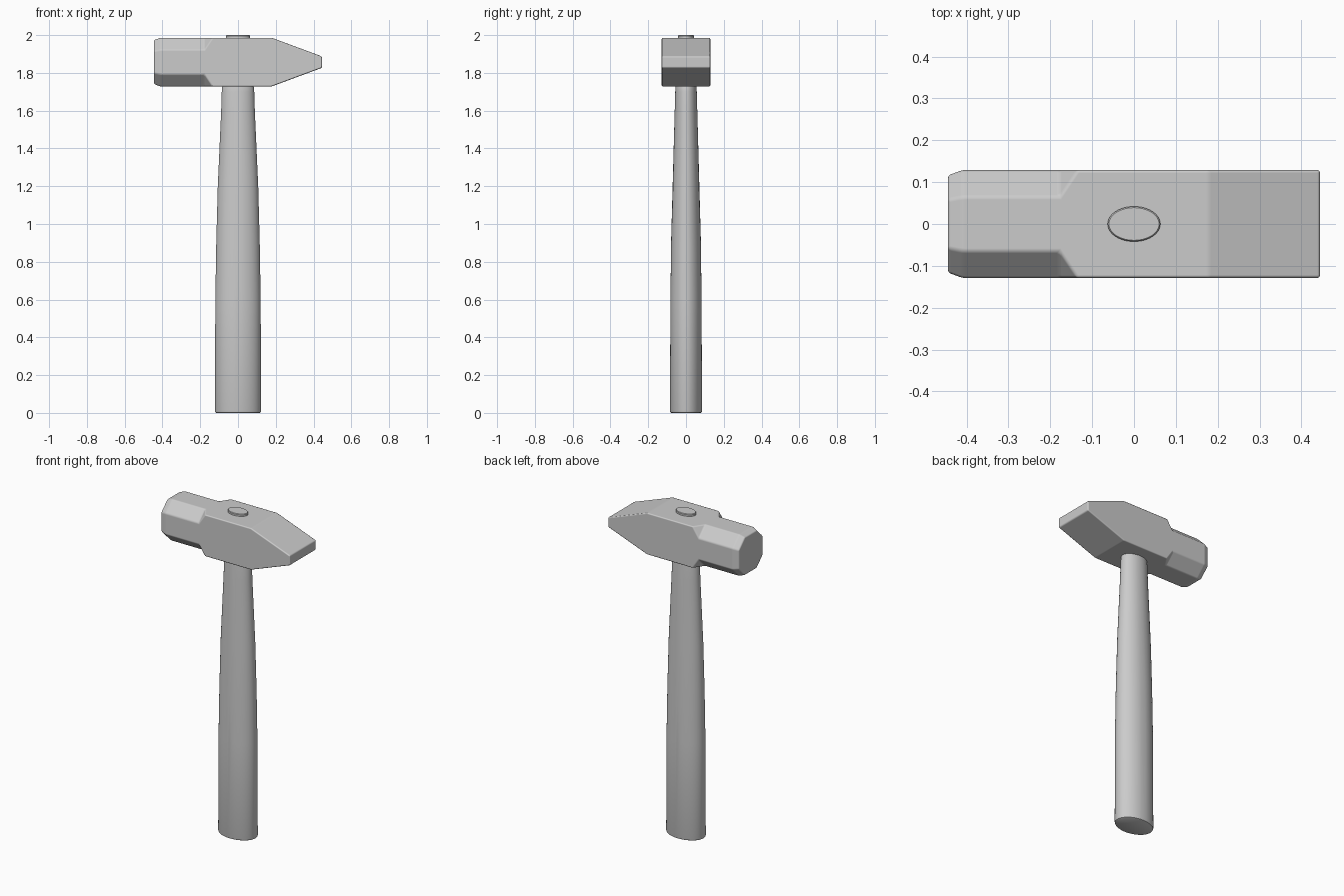
import bpy, bmesh, math

if "Cube" in bpy.data.objects:
    bpy.data.objects.remove(bpy.data.objects["Cube"])


def loft(name, rings):
    """Skin a list of equal-length point rings and cap both ends."""
    bm = bmesh.new()
    loops = [[bm.verts.new(p) for p in ring] for ring in rings]
    n = len(loops[0])
    for a, b in zip(loops, loops[1:]):
        for i in range(n):
            j = (i + 1) % n
            bm.faces.new((a[i], a[j], b[j], b[i]))
    bm.faces.new(loops[0][::-1])
    bm.faces.new(loops[-1])
    # Merge doubled corners and flat neighbours into clean faces
    bmesh.ops.remove_doubles(bm, verts=bm.verts, dist=1e-4)
    bmesh.ops.dissolve_limit(bm, angle_limit=0.01, verts=bm.verts, edges=bm.edges)
    bmesh.ops.recalc_face_normals(bm, faces=bm.faces)
    mesh = bpy.data.meshes.new(name)
    bm.to_mesh(mesh)
    bm.free()
    obj = bpy.data.objects.new(name, mesh)
    bpy.context.collection.objects.link(obj)
    bpy.context.view_layer.objects.active = obj
    return obj


def head_ring(x, half, flat, height):
    """Square section with corners cut back to 'flat' (no cut if flat == half)."""
    k = height / half
    pts = [(half, -flat), (half, flat), (flat, half), (-flat, half),
           (-half, flat), (-half, -flat), (-flat, -half), (flat, -half)]
    return [(x, y, 1.857 + z * k) for y, z in pts]


# Hammer head: octagonal striking end, square eye, wedge-shaped peen
H = 0.129
head = loft("hammer_head", [
    head_ring(-0.445, 0.116, 0.058, 0.116),
    head_ring(-0.41, H, 0.065, H),
    head_ring(-0.178, H, 0.065, H),
    head_ring(-0.135, H, H, H),
    head_ring(0.178, H, H, H),
    head_ring(0.445, H, H, 0.03)])
bevel = head.modifiers.new("soft_edges", 'BEVEL')
bevel.width = 0.007
bevel.segments = 2
bevel.limit_method = 'ANGLE'
bevel.angle_limit = math.radians(15)
bevel.harden_normals = True
head.data.shade_smooth()

# Handle: tapered oval shaft, ending in the small plug above the head
profile = [(0, .115, .078), (.003, .12, .083), (.01, .122, .085), (.3, .122, .085),
           (.6, .12, .083), (.9, .115, .079), (1.2, .107, .072), (1.45, .096, .064),
           (1.6, .089, .059), (1.7, .086, .057), (1.728, .083, .055), (1.76, .07, .047),
           (1.8, .063, .042), (1.996, .063, .042), (2.0, .06, .039)]
N = 48
handle = loft("handle", [
    [(rx * math.cos(math.tau * i / N), ry * math.sin(math.tau * i / N), z) for i in range(N)]
    for z, rx, ry in profile])
handle.select_set(True)
bpy.ops.object.shade_smooth_by_angle(angle=math.radians(35))
